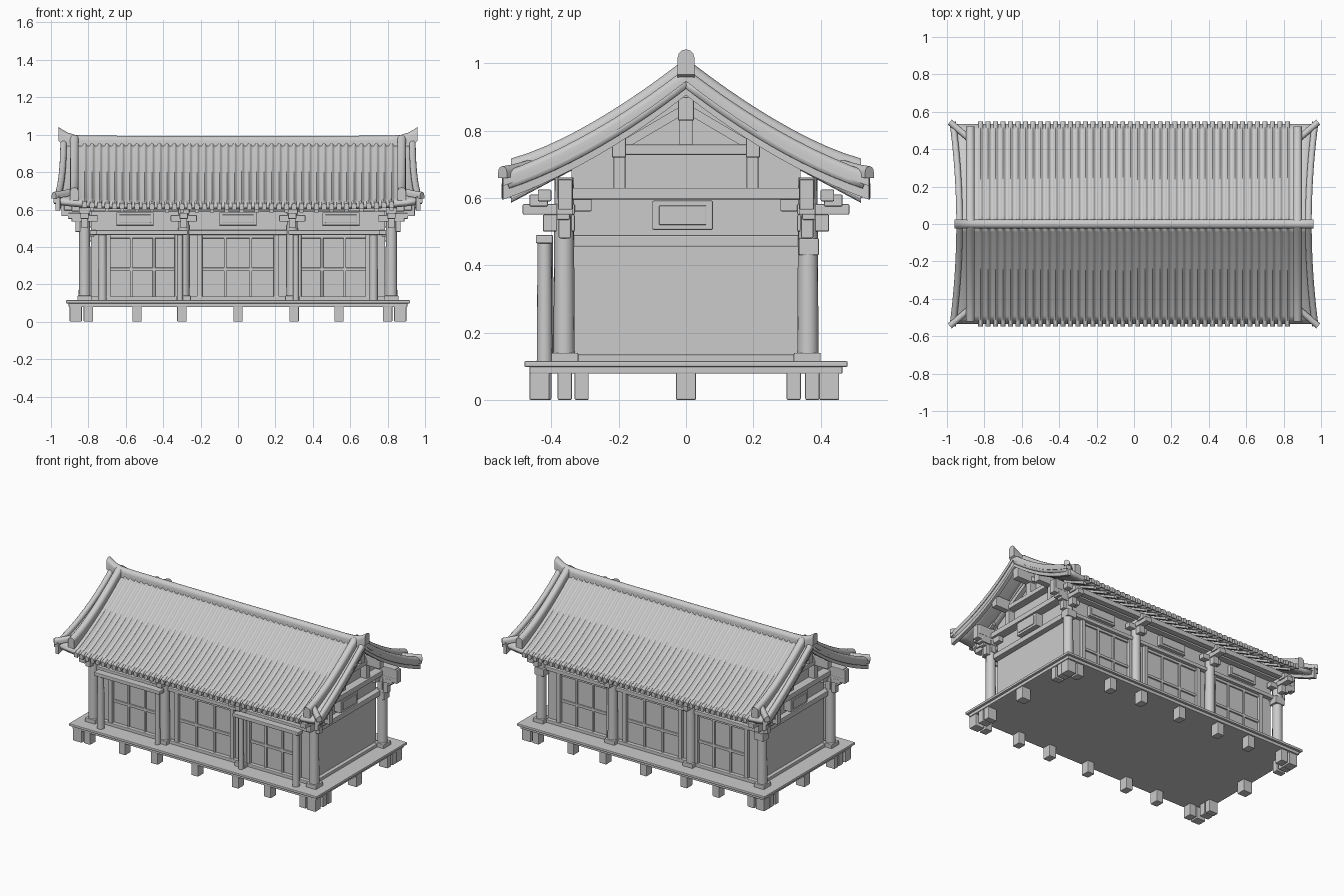
import bpy, bmesh, math
from mathutils import Vector

old = bpy.data.objects.get("Cube")
if old:
    bpy.data.objects.remove(old, do_unlink=True)

grey = bpy.data.materials.new("plain grey")
grey.use_nodes = True
GREY = (0.6, 0.6, 0.6, 1)
grey.diffuse_color = GREY
grey.node_tree.nodes["Principled BSDF"].inputs["Base Color"].default_value = GREY


def finish(name, bm, smooth=False, bevel=0):
    bmesh.ops.recalc_face_normals(bm, faces=bm.faces)
    mesh = bpy.data.meshes.new(name)
    bm.to_mesh(mesh)
    bm.free()
    mesh.materials.append(grey)
    ob = bpy.data.objects.new(name, mesh)
    bpy.context.collection.objects.link(ob)
    if bevel:
        mod = ob.modifiers.new("soft edges", "BEVEL")
        mod.width, mod.segments = bevel, 2
    if smooth:
        bpy.ops.object.select_all(action="DESELECT")
        ob.select_set(True)
        bpy.context.view_layer.objects.active = ob
        bpy.ops.object.shade_smooth_by_angle(angle=math.radians(50))
    return ob


def box(name, x, y, z, bevel=0.004):
    """Box given as (low, high) ranges; ranges may be in any order."""
    bm = bmesh.new()
    bmesh.ops.create_cube(bm, size=1)
    for v in bm.verts:
        v.co = [r[0] + (c + 0.5) * (r[1] - r[0]) for r, c in zip((x, y, z), v.co)]
    return finish(name, bm, bevel=bevel)


def column(name, x, y, z0, z1, r):
    bm = bmesh.new()
    bmesh.ops.create_cone(bm, cap_ends=True, segments=16, radius1=r * 1.06,
                          radius2=r * 0.95, depth=z1 - z0)
    bmesh.ops.translate(bm, verts=bm.verts, vec=(x, y, (z0 + z1) / 2))
    return finish(name, bm, True)


def sweep(name, path, w, h, round_top=True):
    """Upright section, w wide and h tall, carried along a path through its middle."""
    if round_top:
        section = [(-w / 2, -h / 2), (w / 2, -h / 2)]
        section += [(w / 2 * math.cos(a * math.pi / 6),
                     h / 2 - w / 2 + w / 2 * math.sin(a * math.pi / 6)) for a in range(7)]
    else:
        section = [(-w / 2, -h / 2), (w / 2, -h / 2), (w / 2, h / 2), (-w / 2, h / 2)]
    path = [Vector(p) for p in path]
    bm, rings = bmesh.new(), []
    for i, p in enumerate(path):
        d = path[min(i + 1, len(path) - 1)] - path[max(i - 1, 0)]
        side = Vector((-d.y, d.x, 0)).normalized()
        rings.append([bm.verts.new(p + side * u + Vector((0, 0, v))) for u, v in section])
    n = len(section)
    for a, b in zip(rings, rings[1:]):
        for k in range(n):
            bm.faces.new((a[k], a[(k + 1) % n], b[(k + 1) % n], b[k]))
    bm.faces.new(rings[0])
    bm.faces.new(rings[-1])
    return finish(name, bm, round_top)


EAVE = 0.535
PITCH = 0.04


def roof_z(x, y):
    t = 1 - abs(y) / EAVE
    return 0.625 + 0.25 * t + 0.085 * t * t + 0.03 * (abs(x) / 0.98) ** 6 * (1 - t) ** 2


def verge_x(y):
    return 0.945 + 0.035 * (y / EAVE) ** 2


# Tiled roof slopes with raised rolls
STEPS, ROWS, FLAT = 8, 12, 0.84
tiled = [-FLAT + i * PITCH / STEPS for i in range(int(round(2 * FLAT / PITCH)) * STEPS + 1)]
for s, label in ((-1, "front"), (1, "back")):
    bm, grid = bmesh.new(), []
    for j in range(ROWS + 1):
        y = s * EAVE * j / ROWS
        xs = [-verge_x(y), -0.9] + tiled + [0.9, verge_x(y)]
        row = []
        for x in xs:
            roll = 0.0
            if abs(x) <= FLAT + 0.001:
                roll = 0.019 * max(0, math.sin(math.pi * (x + FLAT) / PITCH) ** 2 - 0.25)
            row.append(bm.verts.new((x, y, roof_z(x, y) + roll)))
        grid.append(row)
    for a, b in zip(grid, grid[1:]):
        for k in range(len(a) - 1):
            bm.faces.new((a[k], a[k + 1], b[k + 1], b[k]))
    roof = finish(label + "_roof_slope", bm, True)
    if sum(p.normal.z for p in roof.data.polygons) < 0:
        roof.data.flip_normals()
    mod = roof.modifiers.new("thickness", "SOLIDIFY")
    mod.thickness, mod.offset = 0.028, -1

    # Round tile ends and rafters under the eave
    for i in range(int(round(2 * FLAT / PITCH))):
        x = -FLAT + (i + 0.5) * PITCH
        sweep(label + "_tile_end", [(x, s * y, roof_z(x, y) - 0.003) for y in (0.51, 0.548)],
              0.026, 0.032)
        if i % 2:
            sweep(label + "_rafter", [(x, s * y, roof_z(x, y) - 0.036) for y in (0.33, 0.52)],
                  0.022, 0.022, False)

    # Descending ridges, verge rolls, bargeboards and corner ridges
    for e in (-1, 1):
        ys = [0.02 + 0.5 * k / 10 for k in range(11)]
        sweep("descending_ridge",
              [(e * 0.875, s * y, roof_z(0.88, y) + 0.02 + 0.015 * (y / 0.52) ** 5) for y in ys],
              0.046, 0.07)
        ys = [0.545 * k / 10 for k in range(11)]
        sweep("verge_roll", [(e * (verge_x(y) - 0.012), s * y, roof_z(0.97, y) + 0.006) for y in ys],
              0.034, 0.04)
        sweep("bargeboard", [(e * (verge_x(y) - 0.018), s * y, roof_z(0.97, y) - 0.03) for y in ys],
              0.024, 0.05, False)
        sweep("corner_ridge", [(e * (0.885 + 0.1 * k), s * (0.46 + 0.085 * k),
                                roof_z(0.93, 0.46 + 0.07 * k) + 0.02 + 0.008 * k * k)
                               for k in (0, 0.35, 0.7, 1)], 0.034, 0.035)

# Main ridge with upturned ends
ridge = [(x, 0, 0.955 + 0.045 * max(0, (abs(x) - 0.84) / 0.12) ** 2 + 0.004 * x * x)
         for x in [-0.96, -0.94, -0.91, -0.87, -0.8, -0.4, 0, 0.4, 0.8, 0.87, 0.91, 0.94, 0.96]]
sweep("main_ridge", ridge, 0.05, 0.075)

# Body with gabled ends
bm = bmesh.new()
outline = [(-0.34, 0.1), (0.34, 0.1), (0.34, 0.695), (0, 0.905), (-0.34, 0.695)]
face = bm.faces.new([bm.verts.new((-0.785, y, z)) for y, z in outline])
ext = bmesh.ops.extrude_face_region(bm, geom=[face])
bmesh.ops.translate(bm, vec=(1.57, 0, 0),
                    verts=[g for g in ext["geom"] if isinstance(g, bmesh.types.BMVert)])
finish("body_walls", bm)

# Raised floor and its stub feet
box("floor_edge", (-0.92, 0.92), (-0.48, 0.48), (0.098, 0.115))
box("floor_base", (-0.905, 0.905), (-0.465, 0.465), (0.078, 0.1))
for e in (-1, 1):
    for x in (0, 0.3 * e, 0.54 * e, 0.8 * e):
        for y in (-0.43, 0.425):
            box("foot", (x - 0.025, x + 0.025), (y - 0.03, y + 0.03), (0, 0.085))
    for y in (-0.435, -0.36, -0.31, 0, 0.32, 0.375, 0.425):
        w = 0.03 if abs(y) in (0, 0.435, 0.425) else 0.021
        box("side_foot", (e * 0.835, e * 0.9), (y - w, y + w), (0, 0.085))

# Columns, brackets, beams, doors and plaques on the long walls
for s, label in ((-1, "front"), (1, "back")):
    def at(a, b):
        return (s * a, s * b)

    for x in (-0.82, -0.29, 0.29, 0.82):
        column(label + "_column", x, s * 0.362, 0.11, 0.66, 0.03)
        box("column_base", (x - 0.038, x + 0.038), at(0.32, 0.4), (0.11, 0.14))
        box("bracket_arm", (x - 0.022, x + 0.022), at(0.33, 0.485), (0.55, 0.582))
        box("bracket_corbel", (x - 0.018, x + 0.018), at(0.33, 0.425), (0.5, 0.55))
        box("bracket_cross", (x - 0.07, x + 0.07), at(0.345, 0.385), (0.535, 0.57))
        box("bracket_block", (x - 0.03, x + 0.03), at(0.41, 0.465), (0.575, 0.61))
    box(label + "_eave_beam", (-0.89, 0.89), at(0.4, 0.44), (0.59, 0.625))
    box(label + "_wall_plate", (-0.93, 0.93), at(0.335, 0.382), (0.595, 0.66))
    box(label + "_lintel", (-0.8, 0.8), at(0.33, 0.368), (0.465, 0.49))
    box(label + "_sill", (-0.8, 0.8), at(0.33, 0.365), (0.11, 0.135))
    for cx, half in ((-0.51, 0.185), (0, 0.205), (0.51, 0.185)):
        for k in (-1, -0.33, 0.33, 1):
            x, w = cx + k * half, 0.014 if abs(k) == 1 else 0.007
            box("door_upright", (x - w, x + w), at(0.33, 0.362 if abs(k) == 1 else 0.35),
                (0.13, 0.47), 0.003)
        for z in (0.28, 0.455):
            box("door_rail", (cx - half, cx + half), at(0.33, 0.35), (z - 0.009, z + 0.009), 0.003)
        px = cx * 1.08
        box("plaque", (px - 0.1, px + 0.1), at(0.33, 0.362), (0.515, 0.585))
        box("plaque_panel", (px - 0.085, px + 0.085), at(0.36, 0.367), (0.528, 0.572), 0.002)

# Porch frames before the outer front bays, and lintel ends at the back
for e in (-1, 1):
    column("porch_post", e * 0.725, -0.42, 0.11, 0.475, 0.022)
    column("porch_inner_post", e * 0.31, -0.41, 0.11, 0.475, 0.016)
    box("porch_beam", (e * 0.27, e * 0.76), (-0.446, -0.395), (0.465, 0.49))
    box("back_lintel_block", (e * 0.78, e * 0.85), (0.335, 0.395), (0.43, 0.48))

# Gable ends: beams, posts, purlin ends, struts and plaque
for e in (-1, 1):
    box("gable_lower_beam", (e * 0.77, e * 0.822), (-0.35, 0.35), (0.455, 0.49))
    box("gable_tie_beam", (e * 0.77, e * 0.84), (-0.37, 0.37), (0.595, 0.63))
    box("gable_upper_beam", (e * 0.77, e * 0.835), (-0.22, 0.22), (0.728, 0.758))
    box("gable_king_post", (e * 0.77, e * 0.83), (-0.02, 0.02), (0.75, 0.9))
    box("ridge_purlin", (e * 0.77, e * 0.93), (-0.024, 0.024), (0.83, 0.9))
    box("side_sill", (e * 0.77, e * 0.81), (-0.35, 0.35), (0.11, 0.135))
    box("side_plaque", (e * 0.78, e * 0.835), (-0.1, 0.08), (0.505, 0.592))
    box("side_plaque_panel", (e * 0.83, e * 0.84), (-0.08, 0.06), (0.52, 0.577), 0.002)
    for s in (-1, 1):
        box("gable_strut", (e * 0.77, e * 0.83), (s * 0.18, s * 0.215), (0.62, 0.77))
        box("side_purlin", (e * 0.77, e * 0.93), (s * 0.178, s * 0.22), (0.72, 0.79))
        box("plate_end", (e * 0.8, e * 0.945), (s * 0.337, s * 0.38), (0.565, 0.655))
        box("corner_side_arm", (e * 0.8, e * 0.91), (s * 0.335, s * 0.385), (0.55, 0.58))
        box("corner_side_corbel", (e * 0.8, e * 0.87), (s * 0.342, s * 0.378), (0.48, 0.55))
        box("side_corner_brace", (e * 0.79, e * 0.825), (s * 0.28, s * 0.35), (0.56, 0.6))
        sweep("gable_brace", [(e * 0.81, s * 0.02, 0.855), (e * 0.81, s * 0.19, 0.755)],
              0.03, 0.03, False)
